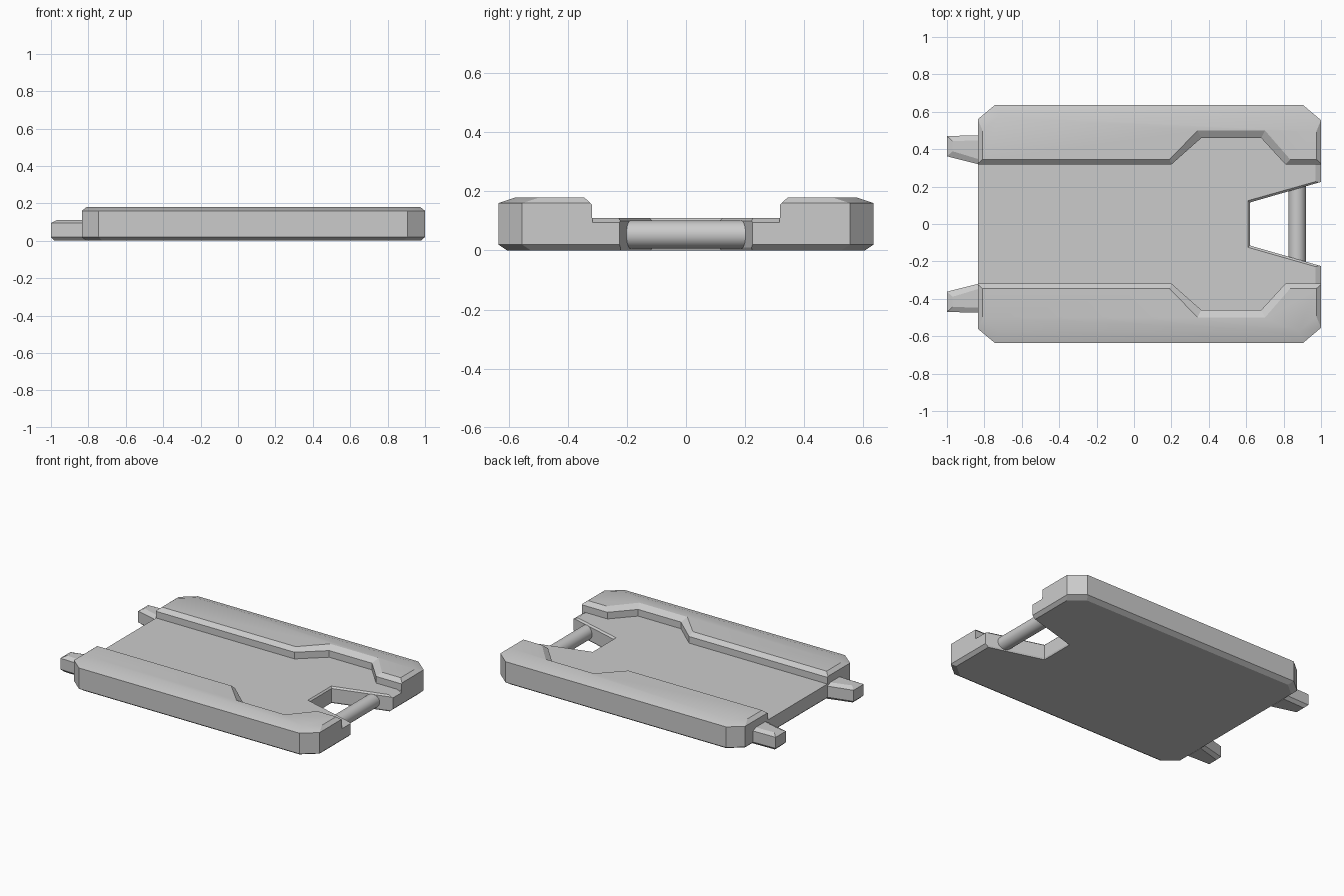
import bpy, bmesh
from mathutils import Vector

if "Cube" in bpy.data.objects:
    bpy.data.objects.remove(bpy.data.objects["Cube"])


def loft(name, rings):
    """Closed solid skinned through equal-length rings of 3D points."""
    bm = bmesh.new()
    loops = [[bm.verts.new(p) for p in ring] for ring in rings]
    n = len(loops[0])
    for a, b in zip(loops, loops[1:]):
        for i in range(n):
            j = (i + 1) % n
            bm.faces.new((a[i], a[j], b[j], b[i]))
    bm.faces.new(loops[0][::-1])
    bm.faces.new(loops[-1])
    bmesh.ops.recalc_face_normals(bm, faces=bm.faces)
    mesh = bpy.data.meshes.new(name)
    bm.to_mesh(mesh)
    bm.free()
    ob = bpy.data.objects.new(name, mesh)
    bpy.context.collection.objects.link(ob)
    return ob


def at(points, z):
    return [(x, y, z) for x, y in points]


def mirrored(half):
    """Complete a +y path into a closed outline symmetric about y = 0."""
    return half + [(x, -y) for x, y in reversed(half)]


def activate(ob):
    bpy.ops.object.select_all(action='DESELECT')
    ob.select_set(True)
    bpy.context.view_layer.objects.active = ob


def cut(ob, cutter):
    cutter.hide_render = True
    mod = ob.modifiers.new("cut", 'BOOLEAN')
    mod.operation, mod.solver, mod.object = 'DIFFERENCE', 'EXACT', cutter
    activate(ob)
    bpy.ops.object.modifier_apply(modifier=mod.name)
    bpy.data.objects.remove(cutter)


def outline(ix=0.0, iy=0.0):
    x0, x1, y = -0.835 + ix, 1.0 - ix, 0.635 - iy
    return mirrored([(x0, y - 0.075), (x0 + 0.09, y), (x1 - 0.095, y), (x1, y - 0.08)])


# Tray body with bevelled top and bottom rims
body = loft("tray_body", [at(outline(0.022, 0.03), 0), at(outline(), 0.02),
                          at(outline(), 0.16), at(outline(0.025, 0.06), 0.18)])

# Sunken deck between the side rails, with a bevelled rail edge
low = mirrored([(-0.95, 0.318), (0.20, 0.318), (0.36, 0.46),
                (0.68, 0.46), (0.81, 0.318), (1.1, 0.318)])
high = mirrored([(-0.95, 0.345), (0.19, 0.345), (0.34, 0.50),
                 (0.70, 0.50), (0.835, 0.345), (1.1, 0.345)])
cut(body, loft("deck_cutter", [at(low, 0.11), at(low, 0.155), at(high, 0.18), at(high, 0.25)]))

# Sloped lip at the handle end of the deck
lip = [(0.95, 0.12), (1.02, 0.085), (1.02, 0.12)]
cut(body, loft("lip_cutter", [[(x, y, z) for x, z in lip] for y in (-0.317, 0.317)]))


# Tapered handle notch
def notch(g=0.0):
    return mirrored([(0.62 - g, 0.115 + g), (1.1, 0.254 + g)])


cut(body, loft("notch_cutter", [at(notch(0.008), -0.01), at(notch(), 0.01),
                                at(notch(), 0.10), at(notch(0.02), 0.12)]))
activate(body)
bpy.ops.object.shade_smooth_by_angle(angle=0.35)

# Handle bar across the notch
bpy.ops.mesh.primitive_cylinder_add(vertices=32, radius=0.047, depth=0.41,
                                    location=(0.872, 0, 0.054), rotation=(1.570796, 0, 0))
bpy.context.object.name = "handle_bar"
bpy.ops.object.shade_smooth_by_angle()

# Two bevelled connector prongs
for s, side in ((1, "back"), (-1, "front")):
    def prong(tip, edge):
        return [(-1 + tip, s * (0.362 + edge)), (-1 + tip, s * (0.47 - edge)),
                (-0.815, s * (0.475 - edge)), (-0.815, s * (0.315 + edge))]
    loft(side + "_prong", [at(prong(0.02, 0.02), 0), at(prong(0, 0), 0.02),
                           at(prong(0, 0), 0.095), at(prong(0.03, 0.027), 0.11)])
